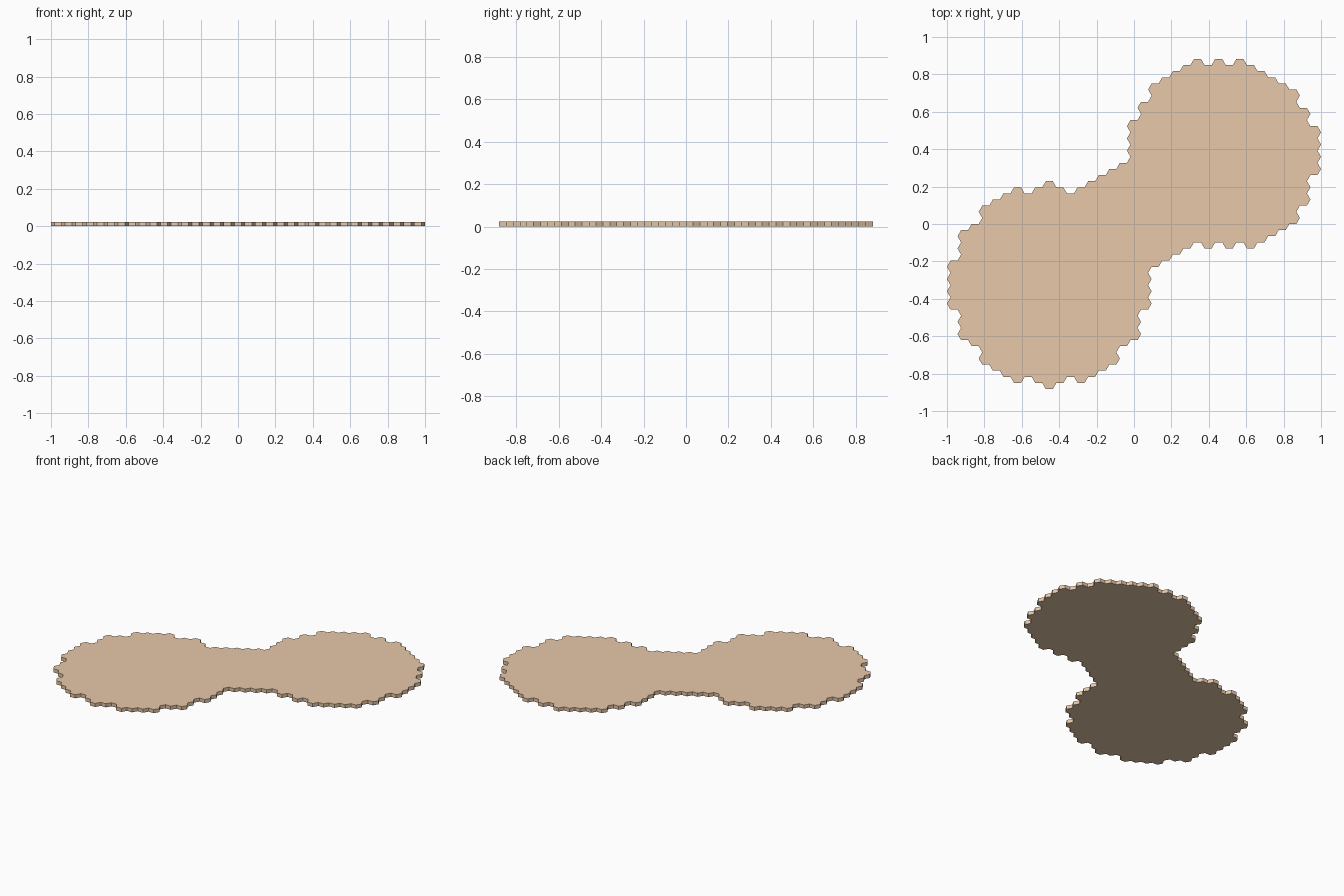
import bpy, bmesh
from math import cos, sin, pi, sqrt

if "Cube" in bpy.data.objects:
    bpy.data.objects.remove(bpy.data.objects["Cube"])

R = 2 / 53               # hexagon corner radius, 35 columns span 2 units
STEP = 1.5 * R           # column spacing
H = sqrt(3) * R          # hexagon height
THICK = 0.024

# Lower and upper outline of each column (left to right), in hexagon heights
LOW = [-7, -9.5, -10, -11.5, -12, -12.5, -13, -12.5, -13, -13.5, -13, -12.5,
       -13, -12.5, -12, -11.5, -10, -9.5, -7, -3.5, -3, -2.5, -2, -1.5, -2,
       -1.5, -2, -1.5, -2, -1.5, -1, -0.5, 0, 1.5, 4]
HIGH = [-3, -0.5, 0, 1.5, 2, 2.5, 3, 2.5, 3, 3.5, 3, 2.5, 3, 3.5, 4, 4.5, 5,
        8.5, 10, 11.5, 12, 12.5, 13, 13.5, 13, 13.5, 13, 13.5, 13, 12.5, 12,
        11.5, 11, 9.5, 8]

centres = []
for i, (lo, hi) in enumerate(zip(LOW, HIGH)):
    for k in range(round(hi - lo)):
        centres.append(((i - 17) * STEP, (lo + k + 0.5) * H))


def hexagon(bm, c, z):
    return [bm.verts.new((c[0] + R * cos(a * pi / 3), c[1] + R * sin(a * pi / 3), z))
            for a in range(6)]


def finish(bm, name, material):
    mesh = bpy.data.meshes.new(name)
    bm.to_mesh(mesh)
    bm.free()
    mesh.materials.append(material)
    obj = bpy.data.objects.new(name, mesh)
    bpy.context.collection.objects.link(obj)
    return obj


clay = bpy.data.materials.new("clay")
clay.diffuse_color = (0.80, 0.58, 0.40, 1)
clay.use_nodes = True
clay.node_tree.nodes["Principled BSDF"].inputs["Base Color"].default_value = clay.diffuse_color

# Hexagonal tiles: separate top and walls for every tile
bm = bmesh.new()
for c in centres:
    low, top = hexagon(bm, c, 0), hexagon(bm, c, THICK)
    bm.faces.new(top)
    for a in range(6):
        b = (a + 1) % 6
        bm.faces.new((low[a], low[b], top[b], top[a]))
finish(bm, "hexagon_tiles", clay)

# Underside: one continuous flat sheet closing the tiles
bm = bmesh.new()
for c in centres:
    bm.faces.new(hexagon(bm, c, 0)[::-1])
bmesh.ops.remove_doubles(bm, verts=bm.verts, dist=R * 0.05)
finish(bm, "underside", clay)
